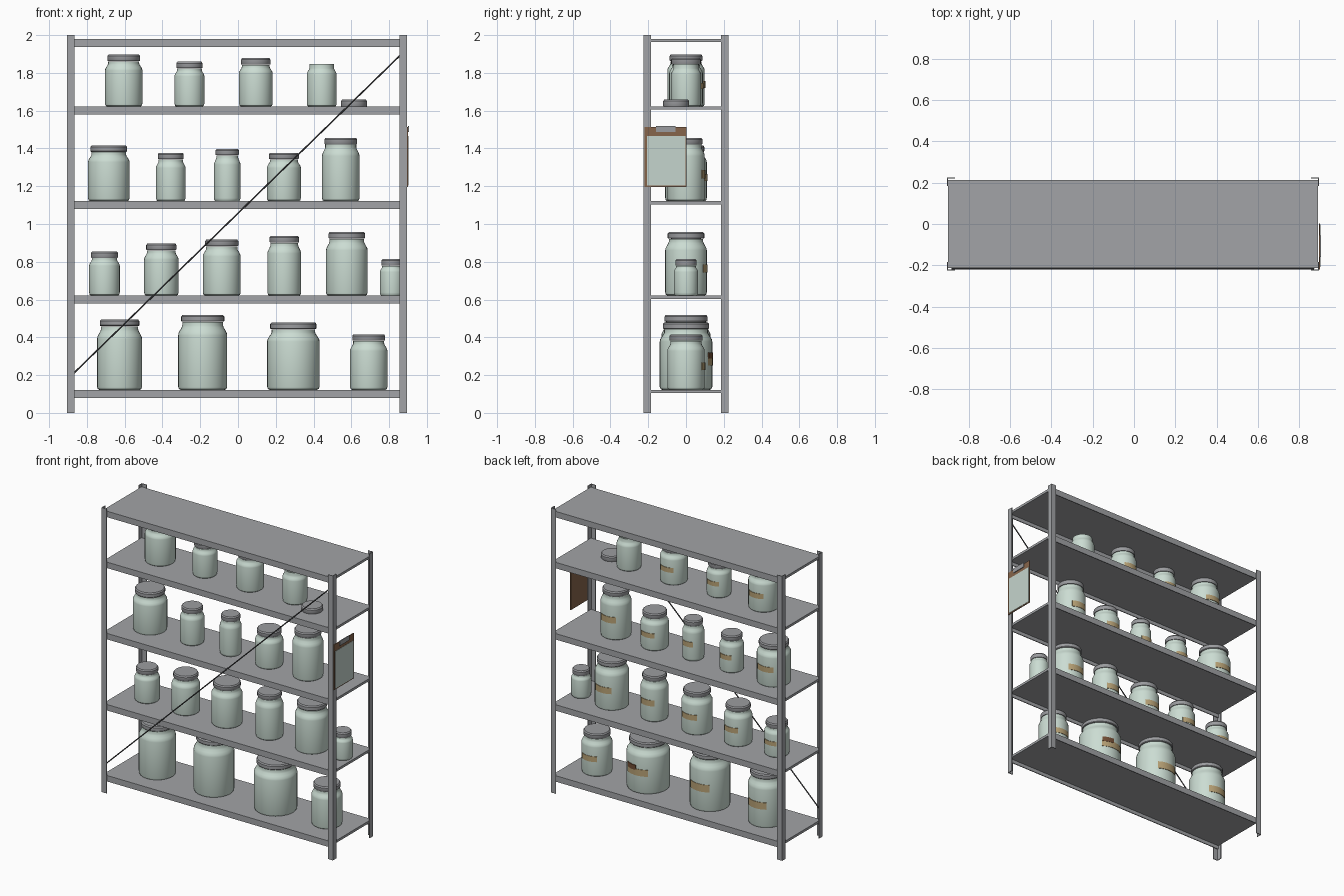
import bpy, bmesh, math
from mathutils import Vector

if "Cube" in bpy.data.objects:
    bpy.data.objects.remove(bpy.data.objects["Cube"])


def material(name, rgb):
    m = bpy.data.materials.new(name)
    m.diffuse_color = (*rgb, 1)
    m.use_nodes = True
    m.node_tree.nodes["Principled BSDF"].inputs["Base Color"].default_value = m.diffuse_color
    return m


STEEL = material("shelf_steel", (0.36, 0.37, 0.385))
LID = material("lid_metal", (0.33, 0.335, 0.35))
GLASS = material("pale_green_glass", (0.60, 0.72, 0.65))
PAPER = material("paper", (0.56, 0.66, 0.61))
BOARD = material("brown_board", (0.24, 0.13, 0.07))
TAN = material("tan_label", (0.48, 0.36, 0.18))
RUST = material("dark_brown_label", (0.17, 0.075, 0.035))
DARK = material("dark_brace", (0.07, 0.07, 0.075))


def finish(name, bm, mat, smooth=False):
    bmesh.ops.recalc_face_normals(bm, faces=bm.faces)
    me = bpy.data.meshes.new(name)
    bm.to_mesh(me)
    bm.free()
    me.materials.append(mat)
    ob = bpy.data.objects.new(name, me)
    bpy.context.collection.objects.link(ob)
    if smooth:
        bpy.ops.object.select_all(action='DESELECT')
        ob.select_set(True)
        bpy.context.view_layer.objects.active = ob
        bpy.ops.object.shade_smooth_by_angle(angle=math.radians(35))
    return ob


def add_box(bm, lo, hi):
    lo, hi = Vector(lo), Vector(hi)
    vs = bmesh.ops.create_cube(bm, size=1)['verts']
    for v in vs:
        v.co = (lo + hi) / 2 + v.co * (hi - lo)


def boxes(name, mat, *spans):
    bm = bmesh.new()
    for lo, hi in spans:
        add_box(bm, lo, hi)
    return finish(name, bm, mat)


def lathe(name, profile, mat, loc, steps=32):
    """Spin an (r, z) profile around the vertical axis."""
    bm = bmesh.new()
    vs = [bm.verts.new((r, 0, z)) for r, z in profile]
    es = [bm.edges.new(p) for p in zip(vs, vs[1:])]
    bmesh.ops.spin(bm, geom=vs + es, axis=(0, 0, 1), cent=(0, 0, 0),
                   angle=2 * math.pi, steps=steps, use_duplicate=False)
    bmesh.ops.remove_doubles(bm, verts=bm.verts, dist=1e-5)
    ob = finish(name, bm, mat, True)
    ob.location = loc
    return ob


def lid(name, r, loc, h=0.034):
    lathe(name, [(0, 0), (r * 0.97, 0), (r, 0.004), (r, h - 0.008),
                 (r - 0.006, h), (0, h)], LID, loc)


def label(name, mat, r, z0, z1, a0, a1, loc, thick=0.003):
    """Curved plate wrapped around a jar, angles in degrees from +x."""
    bm = bmesh.new()
    n = 8
    rings = []
    for i in range(n + 1):
        a = math.radians(a0 + (a1 - a0) * i / n)
        rings.append([bm.verts.new((q * math.cos(a), q * math.sin(a), z))
                      for q, z in ((r - 0.002, z0), (r + thick, z0),
                                   (r + thick, z1), (r - 0.002, z1))])
    for a, b in zip(rings, rings[1:]):
        for k in range(4):
            bm.faces.new((a[k], a[(k + 1) % 4], b[(k + 1) % 4], b[k]))
    bm.faces.new(rings[0])
    bm.faces.new(rings[-1])
    finish(name, bm, mat, True).location = loc


def jar(name, x, r, z, top, capped=True, labelled=True):
    H = top - z
    neck = H - 0.036 if capped else H
    s = H - 0.036 if capped else H - 0.012
    n = 0.83 * r
    prof = [(0, 0), (r * 0.9, 0), (r * 0.97, 0.005), (r, 0.016),
            (r, s * 0.80), (r * 0.985, s * 0.835), (r * 0.93, s * 0.875),
            (r * 0.86, s * 0.92), (n, s * 0.95), (n, neck)]
    if capped:
        prof.append((0, neck))
    else:  # open mouth with an inner wall
        prof += [(n - 0.006, neck), (n - 0.006, s * 0.94), (r - 0.008, s * 0.8),
                 (r - 0.008, 0.012), (0, 0.012)]
    lathe(name, prof, GLASS, (x, 0, z))
    if capped:
        lid(name + "_lid", r * 0.88, (x, 0, top - 0.034))
    if labelled:
        label(name + "_label", TAN, r, H * 0.36, H * 0.49, 56, 124, (x, 0, z))


# Corner posts: L-shaped angle profiles
X0, X1, Y, T, W = -0.905, 0.895, 0.224, 0.005, 0.039
for xn, x, sx in (("left", X0, 1), ("right", X1, -1)):
    for yn, sy in (("front", -1), ("back", 1)):
        y = sy * Y

        def span(dx, dy):
            xs = sorted((x, x + sx * dx))
            ys = sorted((y, y - sy * dy))
            return (xs[0], ys[0], 0), (xs[1], ys[1], 2)
        boxes(f"{yn}_{xn}_post", STEEL, span(W, T), span(T, W))

# Shelves: thin plate with a folded lip at front and back
SHELVES = (0.122, 0.621, 1.121, 1.622, 1.98)
for i, z in enumerate(SHELVES):
    a, b, e = X0 + T, X1 - T, 0.214
    boxes(f"shelf_{i + 1}", STEEL,
          ((a, -e, z - 0.017), (b, e, z)),
          ((a, -e, z - 0.042), (b, -e + 0.006, z - 0.017)),
          ((a, e - 0.006, z - 0.042), (b, e, z - 0.017)))

# Diagonal front brace
p, q = Vector((-0.88, -0.2165, 0.2)), Vector((0.87, -0.2165, 1.904))
bm = bmesh.new()
bmesh.ops.create_cone(bm, cap_ends=True, segments=8, radius1=0.004,
                      radius2=0.004, depth=(q - p).length)
brace = finish("diagonal_brace", bm, DARK, True)
brace.location = (p + q) / 2
brace.rotation_euler = (q - p).to_track_quat('Z', 'Y').to_euler()

# Jars per shelf: (x, radius, top height)
ROWS = (
    ((-0.627, 0.119, 0.494), (-0.187, 0.130, 0.517), (0.293, 0.139, 0.478),
     (0.692, 0.099, 0.416)),
    ((-0.707, 0.081, 0.855), (-0.406, 0.091, 0.896), (-0.086, 0.100, 0.917),
     (0.245, 0.089, 0.936), (0.576, 0.110, 0.957), (0.815, 0.064, 0.814)),
    ((-0.684, 0.110, 1.416), (-0.356, 0.078, 1.377), (-0.057, 0.070, 1.398),
     (0.243, 0.090, 1.377), (0.544, 0.099, 1.456)),
    ((-0.605, 0.099, 1.897), (-0.257, 0.079, 1.859), (0.094, 0.089, 1.878),
     (0.443, 0.079, 1.846)),
)
for i, row in enumerate(ROWS):
    for j, (x, r, top) in enumerate(row):
        is_open = (i, j) == (3, 3)
        jar(f"jar_{i + 1}_{j + 1}", x, r, SHELVES[i], top, not is_open,
            not is_open and (i, j) != (1, 5))

# Second, darker label on one big jar, and the loose lid on the top row
label("dark_label", RUST, 0.139, 0.165, 0.198, 57, 90, (0.293, 0, 0.122), 0.005)
lid("loose_lid", 0.069, (0.614, -0.052, 1.622), 0.036)

# Clipboard hanging on the right side
boxes("clipboard", BOARD, ((0.895, -0.219, 1.196), (0.9, 0.002, 1.514)))
boxes("clipboard_paper", PAPER, ((0.9, -0.207, 1.203), (0.902, -0.003, 1.465)))
boxes("clipboard_clip", LID, ((0.899, -0.16, 1.487), (0.905, -0.055, 1.52)))
